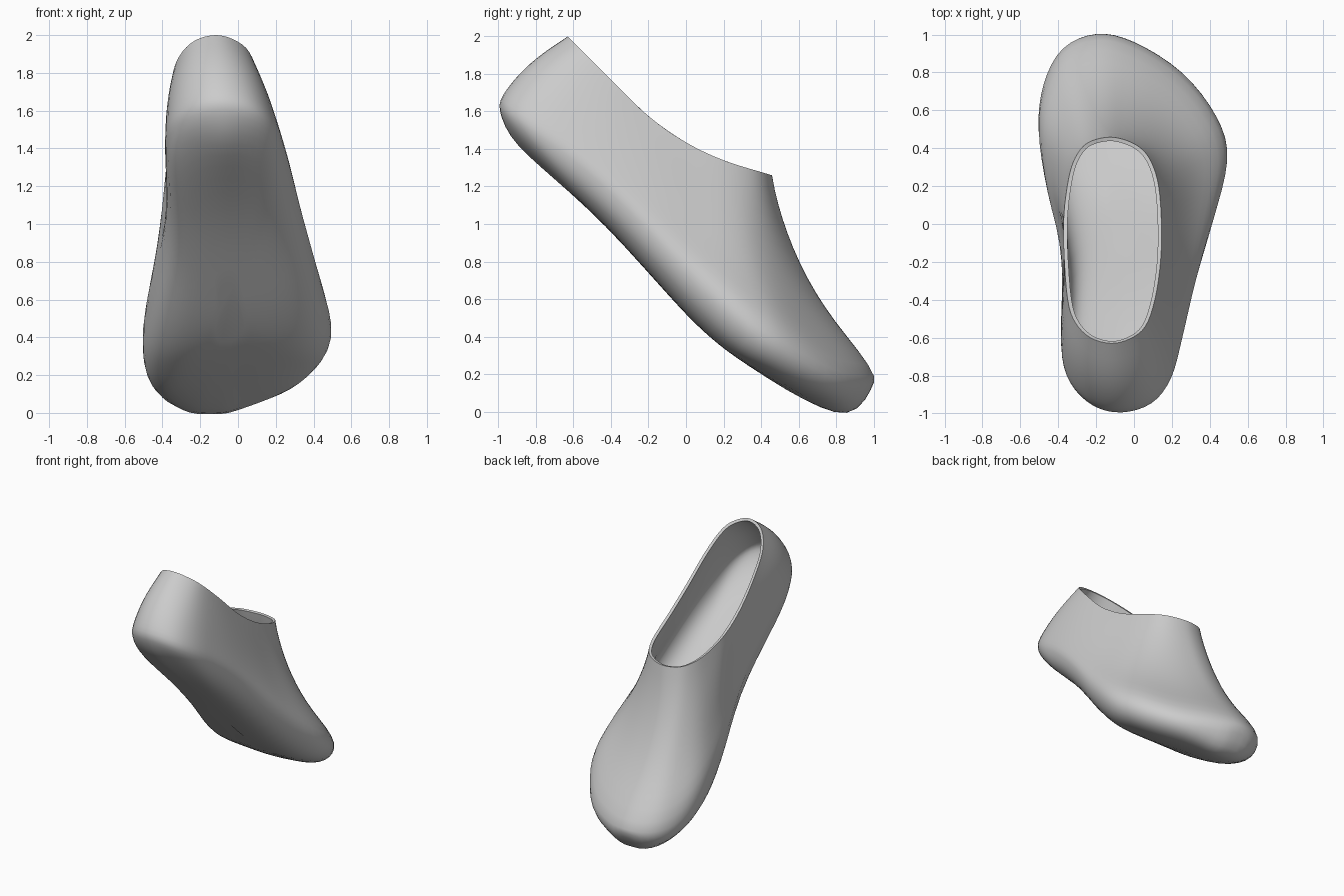
import bpy
import bmesh
import math
from mathutils import Vector

cube = bpy.data.objects.get("Cube")
if cube:
    bpy.data.objects.remove(cube, do_unlink=True)

SEGMENTS = 76
WALL_STEPS = 14
SOLE_STEPS = 14
CENTRE = Vector((-0.05, 0.0))

# Plan outlines, counterclockwise from the heel, with matching stations
RIM = [(-.12, -.63), (-.02, -.605), (.06, -.54), (.11, -.4), (.14, -.2), (.145, 0),
       (.13, .2), (.09, .33), (.03, .405), (-.06, .448), (-.15, .457), (-.25, .425),
       (-.31, .35), (-.345, .24), (-.37, .05), (-.37, -.15), (-.35, -.4),
       (-.31, -.52), (-.23, -.6)]
GIRTH = [(-.06, -.995), (.1, -.945), (.2, -.81), (.255, -.6), (.325, -.3), (.415, 0),
         (.503, .34), (.445, .57), (.26, .81), (0, .975), (-.2, 1.018), (-.38, .94),
         (-.48, .75), (-.507, .5), (-.45, .18), (-.362, -.2), (-.375, -.65),
         (-.33, -.84), (-.21, -.96)]

# Side profiles: height along the length
RIM_HEIGHT = [(-.63, 2), (-.4, 1.77), (-.2, 1.575), (0, 1.435), (.2, 1.34), (.457, 1.26)]
GIRTH_HEIGHT = [(-1, 1.61), (-.65, 1.38), (-.4, 1.17), (0, .76), (.35, .46),
                (.5, .38), (.8, .21), (1, .17)]
SOLE_HEIGHT = [(-1, 1.61), (-.98, 1.53), (-.93, 1.445), (-.85, 1.365), (-.6, 1.15),
               (-.4, .96), (0, .52), (.2, .335), (.4, .2), (.6, .078), (.82, -.018),
               (.9, -.003), (.95, .045), (.99, .12), (1, .17)]


def closed_spline(points, t):
    """Point on a closed smooth curve, t from 0 to 1."""
    n = len(points)
    i = int(t * n)
    f = t * n - i
    a, b, c, d = (Vector(points[(i + k) % n]) for k in (-1, 0, 1, 2))
    return b + (c - a) * (f / 2) + (a * 2 - b * 5 + c * 4 - d) * (f * f / 2) \
        + (b * 3 - a - c * 3 + d) * (f ** 3 / 2)


def height(profile, y):
    """Smooth height of a side profile at y."""
    y = min(max(y, profile[0][0]), profile[-1][0])
    last = len(profile) - 1

    def slope(k):
        p, q = profile[max(k - 1, 0)], profile[min(k + 1, last)]
        return (q[1] - p[1]) / (q[0] - p[0])

    i = 0
    while i < last - 1 and y > profile[i + 1][0]:
        i += 1
    (ya, za), (yb, zb) = profile[i], profile[i + 1]
    w = yb - ya
    f = (y - ya) / w
    blend = f * f * (3 - 2 * f)
    return za + (zb - za) * blend + w * f * (1 - f) * ((1 - f) * slope(i) - f * slope(i + 1))


def wall_point(rim, girth, u):
    """Point on the upper, from the rim (0) down to the girth (1)."""
    top = Vector((*rim, height(RIM_HEIGHT, rim.y)))
    low = Vector((*girth, height(GIRTH_HEIGHT, girth.y)))
    outward = (girth - CENTRE).normalized()
    # the inner forefoot is fuller than the outer one
    inner_forefoot = max(-outward.x, 0) * max(outward.y, 0)
    bulge = 4 * u * (1 - u) * (-.015 - .09 * girth.y + .09 * inner_forefoot)
    bulge += (.5 + .2 * girth.y) * u ** 8 * (1 - u)
    return top.lerp(low, u) + Vector((*(outward * bulge), 0))


def sole_point(girth, k):
    """Point on the underside, from the girth (1) to the middle (0)."""
    plan = CENTRE + (girth - CENTRE) * k
    rise = height(GIRTH_HEIGHT, girth.y) - height(SOLE_HEIGHT, girth.y)
    return Vector((*plan, height(SOLE_HEIGHT, plan.y) + rise * (1 - math.sqrt(1 - k ** 5))))


# Shell: rings from the rim down the upper and in under the sole
stations = [(closed_spline(RIM, i / SEGMENTS), closed_spline(GIRTH, i / SEGMENTS))
            for i in range(SEGMENTS)]
rings = [[wall_point(r, g, j / WALL_STEPS) for r, g in stations]
         for j in range(WALL_STEPS + 1)]
rings += [[sole_point(g, math.cos(math.pi / 2 * j / SOLE_STEPS)) for r, g in stations]
          for j in range(1, SOLE_STEPS)]

bm = bmesh.new()
loops = [[bm.verts.new(p) for p in ring] for ring in rings]
for upper, lower in zip(loops, loops[1:]):
    for i in range(SEGMENTS):
        n = (i + 1) % SEGMENTS
        bm.faces.new((upper[i], lower[i], lower[n], upper[n]))
bm.faces.new(loops[-1][::-1])
mesh = bpy.data.meshes.new("shoe_shell")
bm.to_mesh(mesh)
bm.free()
shoe = bpy.data.objects.new("shoe_shell", mesh)
bpy.context.collection.objects.link(shoe)
bpy.ops.object.select_all(action="DESELECT")
shoe.select_set(True)
bpy.context.view_layer.objects.active = shoe

# Soften the girth line but hold the rim
body = shoe.vertex_groups.new(name="body")
body.add(list(range(SEGMENTS, len(mesh.vertices))), 1.0, "REPLACE")
soften = shoe.modifiers.new("soften", "SMOOTH")
soften.factor = 0.5
soften.iterations = 6
soften.vertex_group = "body"
bpy.ops.object.modifier_apply(modifier=soften.name)

# Wall thickness
wall = shoe.modifiers.new("wall", "SOLIDIFY")
wall.thickness = 0.021
wall.offset = -1
bpy.ops.object.modifier_apply(modifier=wall.name)
bpy.ops.object.shade_smooth_by_angle(angle=math.radians(40))

# Plain grey
grey = bpy.data.materials.new("light_grey")
grey.use_nodes = True
colour = (0.6, 0.6, 0.6, 1)
grey.diffuse_color = colour
grey.node_tree.nodes["Principled BSDF"].inputs["Base Color"].default_value = colour
shoe.data.materials.append(grey)
